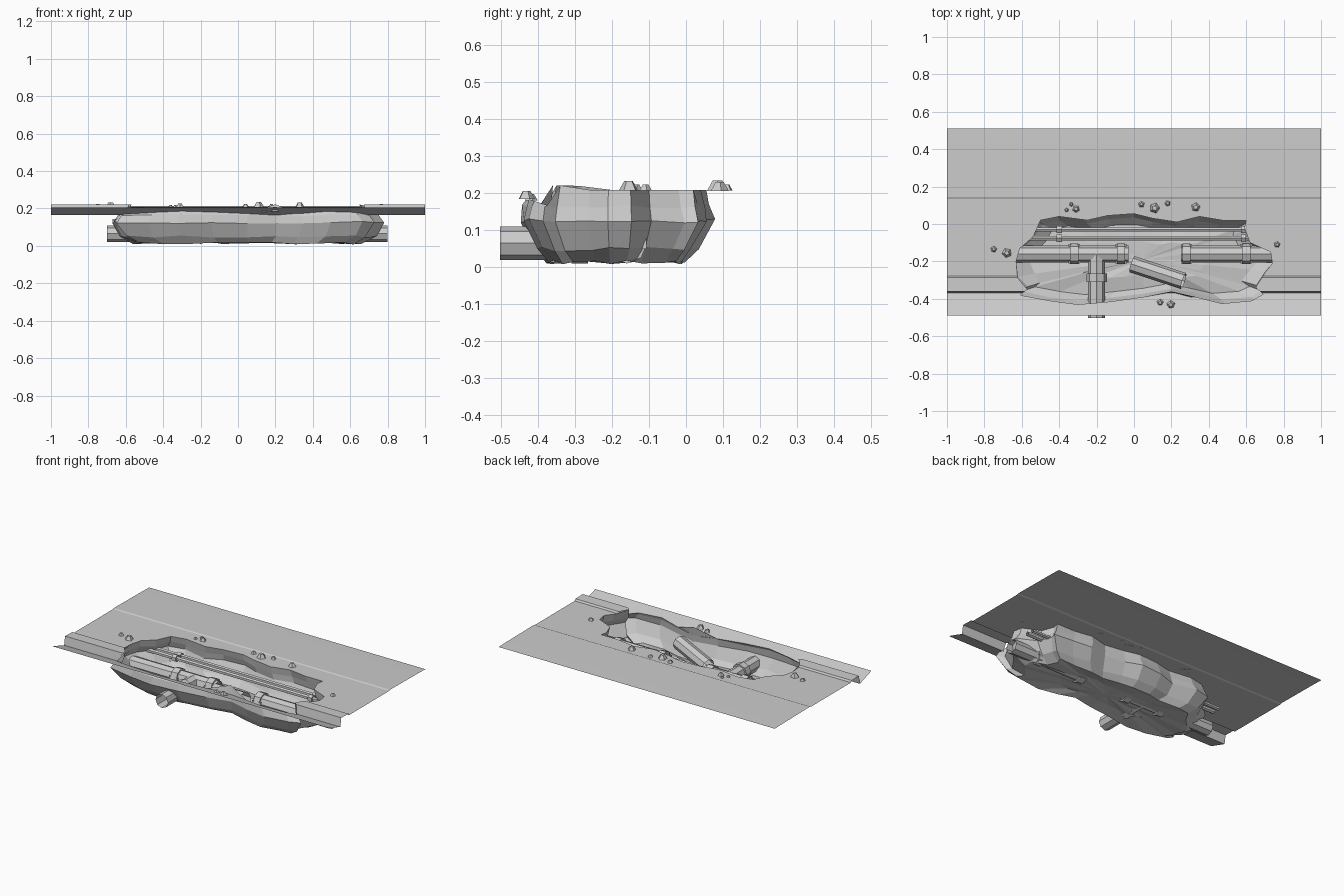
import bpy, bmesh, math, random
from mathutils import Vector
from mathutils.geometry import delaunay_2d_cdt

if "Cube" in bpy.data.objects:
    bpy.data.objects.remove(bpy.data.objects["Cube"])

random.seed(4)


def add_object(name, bm):
    mesh = bpy.data.meshes.new(name)
    bm.to_mesh(mesh)
    bm.free()
    ob = bpy.data.objects.new(name, mesh)
    bpy.context.collection.objects.link(ob)
    return ob


# Street cross-section (y, z): gutter, curb, pavement
PROFILE = [(-0.49, 0.205), (-0.44, 0.189), (-0.37, 0.166), (-0.36, 0.222), (-0.285, 0.22),
           (-0.277, 0.209), (0.135, 0.209), (0.145, 0.213), (0.43, 0.21), (0.51, 0.208)]


def street_z(y):
    for (y0, z0), (y1, z1) in zip(PROFILE, PROFILE[1:]):
        if y <= y1:
            return z0 + (z1 - z0) * (y - y0) / (y1 - y0)
    return PROFILE[-1][1]


# Ragged rim of the excavation, anticlockwise
RIM = [(0.62, -0.10), (0.59, -0.02), (0.60, 0.02), (0.47, 0.02), (0.35, 0.04), (0.23, 0.01),
       (0.10, 0.03), (0.0, 0.055), (-0.14, 0.045), (-0.25, 0.02), (-0.40, 0.04), (-0.50, 0.02),
       (-0.54, -0.07), (-0.61, -0.13), (-0.63, -0.20), (-0.62, -0.29), (-0.57, -0.35),
       (-0.61, -0.38), (-0.45, -0.41), (-0.30, -0.43), (-0.13, -0.415), (0.05, -0.39),
       (0.20, -0.36), (0.33, -0.39), (0.47, -0.425), (0.63, -0.41), (0.69, -0.375),
       (0.65, -0.34), (0.70, -0.26), (0.74, -0.21), (0.73, -0.15)]


def inside_rim(x, y):
    hit = False
    for (x0, y0), (x1, y1) in zip(RIM, RIM[1:] + RIM[:1]):
        if (y0 > y) != (y1 > y) and x < x0 + (x1 - x0) * (y - y0) / (y1 - y0):
            hit = not hit
    return hit


# Street surface with the hole cut out
n = len(RIM)
pts = [Vector(p) for p in RIM]
edges = [(i, (i + 1) % n) for i in range(n)]
for y, _ in PROFILE:
    edges.append((len(pts), len(pts) + 1))
    pts += [Vector((-1, y)), Vector((1, y))]
cdt = delaunay_2d_cdt(pts, edges, [], 0, 1e-5)
bm = bmesh.new()
vs = [bm.verts.new((p.x, p.y, street_z(p.y))) for p in cdt[0]]
for f in cdt[2]:
    c = sum((cdt[0][i] for i in f), Vector((0, 0))) / len(f)
    if not inside_rim(c.x, c.y):
        bm.faces.new([vs[i] for i in f])
bmesh.ops.delete(bm, geom=[v for v in bm.verts if not v.link_faces], context='VERTS')
add_object("street_surface", bm)

# Earth walls and floor: rim rings scaled about the pit centre (z, x scale, y scale)
CX, CY = 0.05, -0.19
bm = bmesh.new()
rings = [[bm.verts.new((x, y, street_z(y))) for x, y in RIM]]
for z, sx, sy in [(0.165, 1.02, 1.04), (0.125, 1.06, 1.08), (0.05, 0.99, 0.9),
                  (0.014, 0.88, 0.77), (0.028, 0.5, 0.4)]:
    ring = []
    for x, y in RIM:
        s = 1 + random.uniform(-0.02, 0.02)
        ring.append(bm.verts.new((CX + (x - CX) * sx * (s if z < 0.1 else 1),
                                  CY + (y - CY) * sy * s, z + random.uniform(-0.006, 0.006))))
    rings.append(ring)
for a, b in zip(rings, rings[1:]):
    for i in range(n):
        j = (i + 1) % n
        bm.faces.new((a[i], a[j], b[j], b[i]))
mid = bm.verts.new((CX, CY, 0.024))
for i in range(n):
    bm.faces.new((rings[-1][i], rings[-1][(i + 1) % n], mid))
add_object("excavated_earth", bm)


# Pipes
def tube(name, p0, p1, r, sides=8, caps=False):
    p0, p1 = Vector(p0), Vector(p1)
    d = p1 - p0
    bm = bmesh.new()
    bmesh.ops.create_cone(bm, cap_ends=caps, segments=sides, radius1=r, radius2=r, depth=d.length)
    rot = d.to_track_quat('Z', 'Y')
    for v in bm.verts:
        v.co.rotate(rot)
        v.co += (p0 + p1) / 2
    return add_object(name, bm)


def box(name, loc, size):
    bm = bmesh.new()
    bmesh.ops.create_cube(bm, size=1)
    for v in bm.verts:
        v.co = Vector(loc) + v.co * Vector(size)
    return add_object(name, bm)


PZ, PY, R = 0.065, -0.16, 0.045
tube("main_pipe_left", (-0.70, PY, PZ), (-0.03, PY, PZ), R)
tube("main_pipe_right", (0.25, PY, PZ), (0.80, PY, PZ), R)
tube("branch_pipe", (-0.2, PY, PZ), (-0.2, -0.503, PZ), R)
tube("broken_pipe", (-0.01, -0.215, 0.075), (0.265, -0.305, 0.125), R)

# Pipe joints with bolt lugs
for x in (-0.32, -0.07, 0.28, 0.60):
    tube("pipe_joint", (x - 0.022, PY, PZ), (x + 0.022, PY, PZ), 0.055, 8, True)
    for s in (-1, 1):
        box("joint_lug", (x + s * 0.024, PY, PZ), (0.012, 0.105, 0.03))
tube("branch_joint", (-0.2, -0.265, PZ), (-0.2, -0.31, PZ), 0.055, 8, True)

# Twin conduits with clamps
for y, r in ((-0.03, 0.012), (-0.075, 0.014)):
    tube("conduit", (-0.67, y, 0.13), (0.75, y, 0.13), r, 6)
    for x in (-0.40, 0.585):
        tube("conduit_clamp", (x - 0.014, y, 0.13), (x + 0.014, y, 0.13), r + 0.009, 6, True)

# Loose rubble (x, y, radius)
for x, y, r in [(-0.31, 0.08, .021), (-0.36, 0.075, .012), (-0.335, 0.105, .012),
                (0.04, 0.105, .018), (0.11, 0.085, .03), (0.18, 0.11, .017),
                (0.33, 0.09, .026), (0.765, -0.11, .018), (-0.75, -0.135, .018),
                (-0.68, -0.155, .028), (0.14, -0.42, .019), (0.197, -0.432, .024)]:
    bm = bmesh.new()
    h = r * 0.95
    bmesh.ops.create_cone(bm, cap_ends=True, segments=5, radius1=r, radius2=r * 0.45, depth=h)
    turn = random.uniform(0, 6)
    for v in bm.verts:
        cx, cy = v.co.x, v.co.y
        v.co = (x + cx * math.cos(turn) - cy * math.sin(turn),
                y + cx * math.sin(turn) + cy * math.cos(turn), street_z(y) + v.co.z + h * 0.4)
    add_object("rubble", bm)
